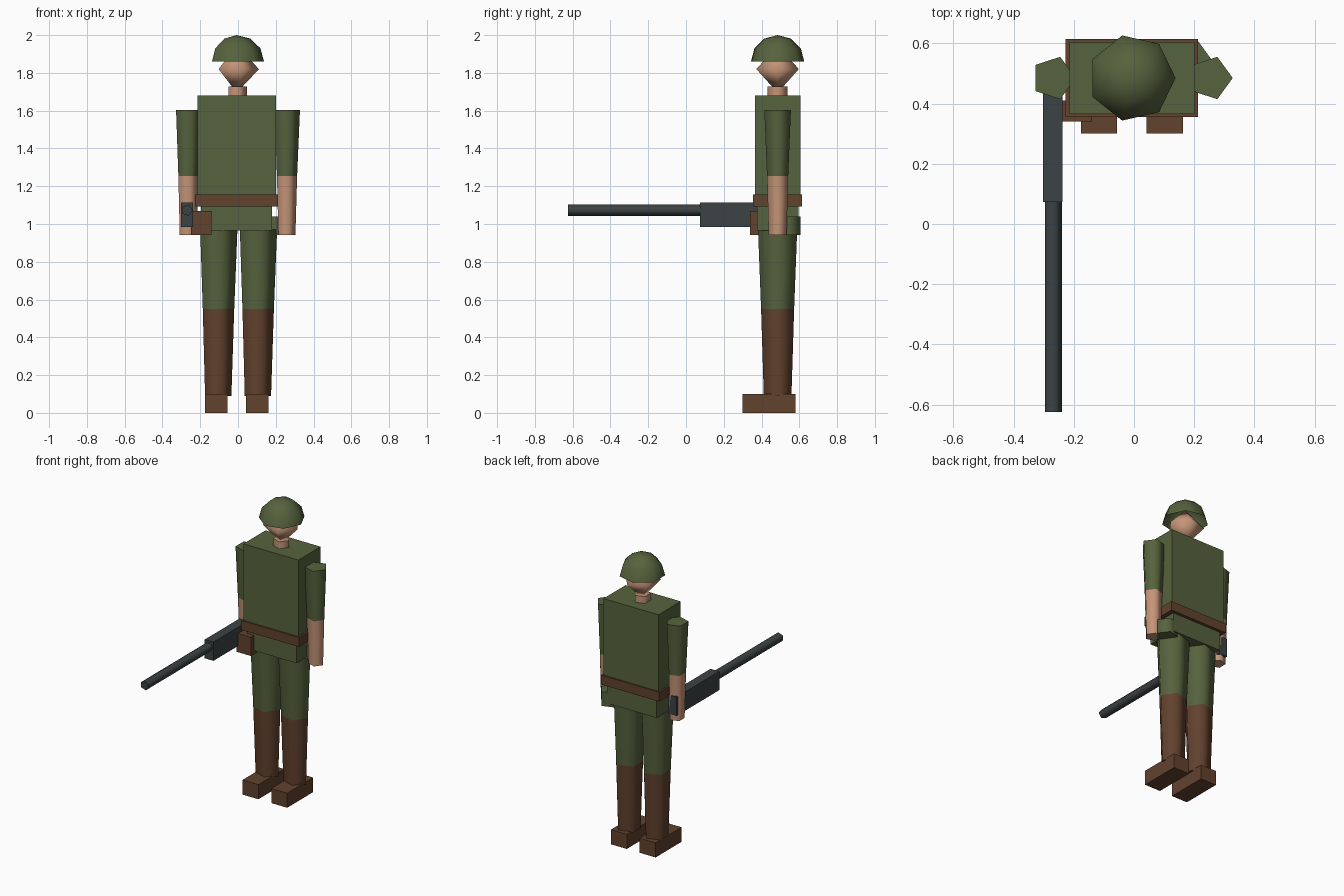
import bpy, bmesh, math
from mathutils import Vector

if "Cube" in bpy.data.objects:
    bpy.data.objects.remove(bpy.data.objects["Cube"], do_unlink=True)


def material(name, r, g, b):
    mat = bpy.data.materials.new(name)
    mat.use_nodes = True
    mat.diffuse_color = (r, g, b, 1)
    mat.node_tree.nodes["Principled BSDF"].inputs["Base Color"].default_value = (r, g, b, 1)
    return mat


GREEN = material("olive_green", 0.093, 0.123, 0.047)
BROWN = material("leather_brown", 0.122, 0.054, 0.027)
SKIN = material("skin", 0.56, 0.30, 0.187)
METAL = material("gun_metal", 0.045, 0.055, 0.058)

# Body axis
CX, CY = -0.007, 0.485


def finish(name, bm, mats):
    bmesh.ops.recalc_face_normals(bm, faces=bm.faces)
    mesh = bpy.data.meshes.new(name)
    bm.to_mesh(mesh)
    bm.free()
    for mat in mats:
        mesh.materials.append(mat)
    obj = bpy.data.objects.new(name, mesh)
    bpy.context.collection.objects.link(obj)
    return obj


def box(name, mat, x, y, z):
    """Box from its (min, max) range on each axis."""
    bm = bmesh.new()
    bmesh.ops.create_cube(bm, size=1)
    for v in bm.verts:
        v.co = Vector([r[0] if c < 0 else r[1] for c, r in zip(v.co, (x, y, z))])
    return finish(name, bm, [mat])


def turned(name, mats, profile, x=CX, y=CY, sides=5, caps=True):
    """Smooth-sided solid from (radius, height) pairs; one material per band."""
    bm = bmesh.new()
    rings = []
    for r, z in profile:
        count = sides if r else 1
        rings.append([bm.verts.new((x + r * math.cos(math.tau * i / sides),
                                    y + r * math.sin(math.tau * i / sides), z))
                      for i in range(count)])
    for band, (a, b) in enumerate(zip(rings, rings[1:])):
        for i in range(sides):
            j = (i + 1) % sides
            corners = [a[i % len(a)], a[j % len(a)], b[j % len(b)], b[i % len(b)]]
            face = bm.faces.new(list(dict.fromkeys(corners)))
            face.smooth = True
            face.material_index = min(band, len(mats) - 1)
    if caps:
        for ring, index in ((rings[0], 0), (rings[-1], len(mats) - 1)):
            if len(ring) > 1:
                bm.faces.new(ring).material_index = index
                for v, w in zip(ring, ring[1:] + ring[:1]):
                    bm.edges.get((v, w)).smooth = False
    return finish(name, bm, mats)


def body_box(name, mat, half_x, half_y, z):
    return box(name, mat, (CX - half_x, CX + half_x), (CY - half_y, CY + half_y), z)


# Trunk
body_box("torso", GREEN, 0.208, 0.12, (1.1, 1.68))
body_box("belt", BROWN, 0.22, 0.13, (1.093, 1.157))
body_box("hips", GREEN, 0.188, 0.11, (0.965, 1.1))

# Neck, head and helmet shell
turned("neck", [SKIN], [(0.055, 1.67), (0.055, 1.727)])
turned("head", [SKIN], [(0, 1.695), (0.118, 1.82), (0, 1.945)])
dome = [(0.145 * math.cos(a), 1.86 + 0.14 * math.sin(a))
        for a in (0, math.pi / 6, math.pi / 3)]
turned("helmet", [GREEN], dome + [(0, 2.0)], sides=7, caps=False)

# Limbs
for side, s in (("left", 1), ("right", -1)):
    turned(side + "_arm", [SKIN, GREEN],
           [(0.05, 0.943), (0.059, 1.255), (0.074, 1.603)], x=CX + s * 0.261)
    turned(side + "_leg", [BROWN, GREEN],
           [(0.077, 0.09), (0.092, 0.55), (0.109, 0.97)], x=CX + s * 0.105)
    foot = CX + s * 0.109
    box(side + "_foot", BROWN, (foot - 0.06, foot + 0.06), (0.30, 0.58), (0, 0.1))

# Belt gear
box("belt_pouch", BROWN, (-0.25, -0.14), (0.34, 0.41), (0.942, 1.07))
turned("canteen", [GREEN], [(0.07, 0.943), (0.07, 1.04)], x=0.192, y=0.54)

# Long gun held in the right hand
box("gun_body", METAL, (-0.303, -0.237), (0.073, 0.535), (0.985, 1.113))
barrel = turned("gun_barrel", [METAL], [(0.031, -0.1), (0.031, 0.625)], x=0, y=0)
barrel.rotation_euler.x = math.pi / 2
barrel.location = (-0.27, 0, 1.073)
